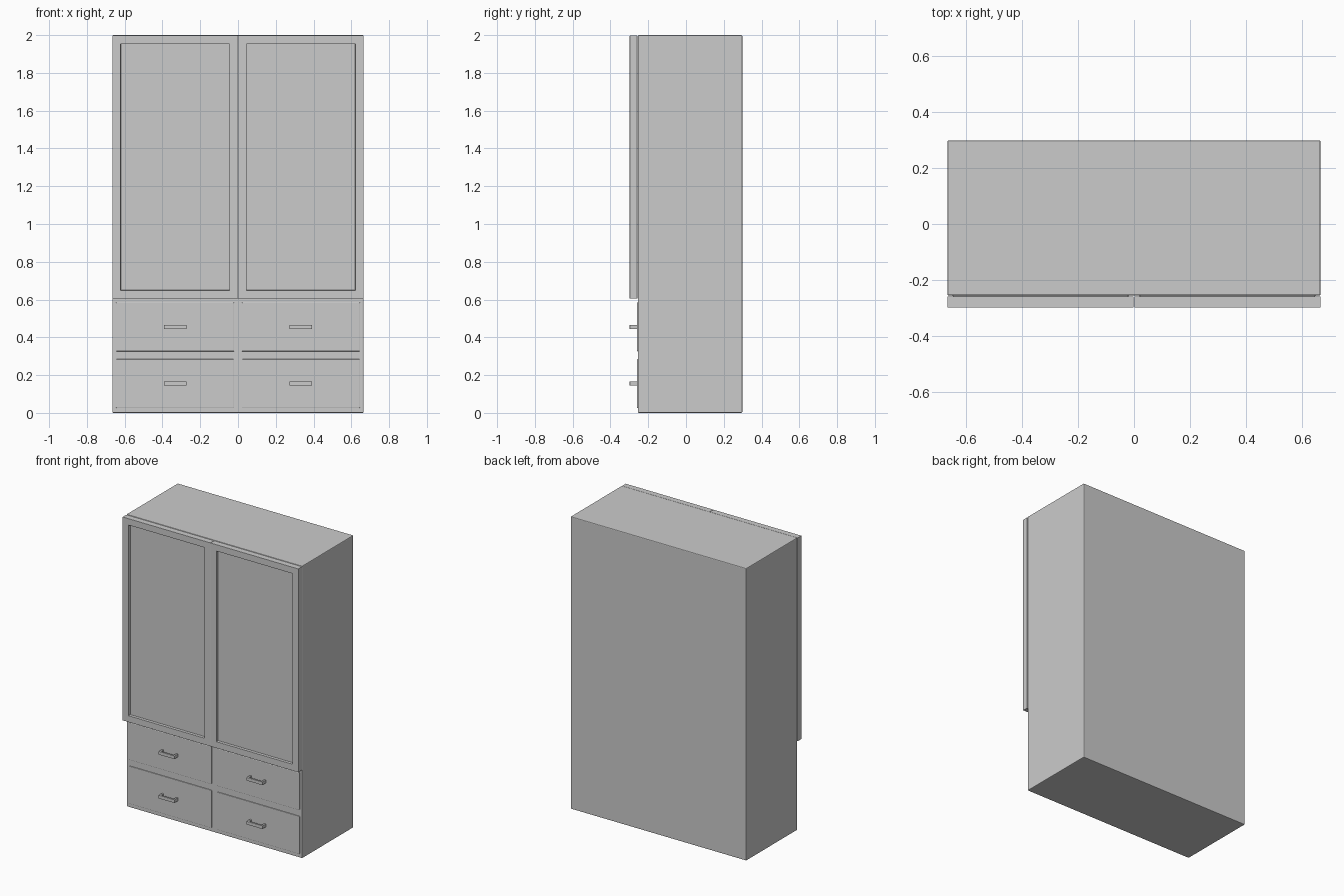
import bpy, bmesh
from mathutils import Matrix, Vector

if "Cube" in bpy.data.objects:
    bpy.data.objects.remove(bpy.data.objects["Cube"])


def add_box(bm, lo, hi):
    lo, hi = Vector(lo), Vector(hi)
    m = Matrix.Translation((lo + hi) / 2) @ Matrix.Diagonal((*(hi - lo), 1))
    return bmesh.ops.create_cube(bm, size=1, matrix=m)["verts"]


def finish(name, bm, bevel=0.0):
    bmesh.ops.recalc_face_normals(bm, faces=bm.faces)
    mesh = bpy.data.meshes.new(name)
    bm.to_mesh(mesh)
    bm.free()
    ob = bpy.data.objects.new(name, mesh)
    bpy.context.collection.objects.link(ob)
    if bevel:
        mod = ob.modifiers.new("soft_edges", "BEVEL")
        mod.width = bevel
        mod.segments = 2
        mod.limit_method = "ANGLE"
    return ob


def box(name, lo, hi, bevel=0.0):
    bm = bmesh.new()
    add_box(bm, lo, hi)
    return finish(name, bm, bevel)


def door(name, cx):
    # Slab with an inset, sunken centre panel on its front face
    w = 0.332
    bm = bmesh.new()
    add_box(bm, (cx - w, -0.298, 0.605), (cx + w, -0.258, 1.997))
    bm.normal_update()
    front = next(f for f in bm.faces if f.normal.y < -0.9)
    bmesh.ops.inset_region(bm, faces=[front], thickness=0.044, use_even_offset=True)
    inner = bmesh.ops.extrude_discrete_faces(bm, faces=[front])["faces"]
    bmesh.ops.translate(bm, verts=inner[0].verts, vec=(0, 0.02, 0))
    return finish(name, bm, 0.001)


def handle(name, cx, cz):
    # U-shaped pull: profile in plan, extruded upwards
    h, t, y0, y1 = 0.06, 0.012, -0.258, -0.298
    pts = [(-h, y0), (-h, y1), (h, y1), (h, y0), (h - t, y0),
           (h - t, y1 + t), (t - h, y1 + t), (t - h, y0)]
    bm = bmesh.new()
    face = bm.faces.new([bm.verts.new((cx + x, y, cz - 0.011)) for x, y in pts])
    top = bmesh.ops.extrude_face_region(bm, geom=[face])["geom"]
    bmesh.ops.translate(bm, vec=(0, 0, 0.022),
                        verts=[v for v in top if isinstance(v, bmesh.types.BMVert)])
    return finish(name, bm, 0.001)


# Main carcass
box("cabinet_body", (-0.665, -0.255, 0), (0.665, 0.298, 2), 0.005)

for side, s in (("left", -1), ("right", 1)):
    # Tall upper doors
    door(f"{side}_door", s * 0.333)
    # Two drawers per side with pulls
    for row, cz in (("lower", 0.155), ("upper", 0.455)):
        cx = s * 0.333
        box(f"{side}_{row}_drawer", (cx - 0.313, -0.26, cz - 0.129),
            (cx + 0.313, -0.24, cz + 0.129), 0.003)
        handle(f"{side}_{row}_handle", cx, cz)
